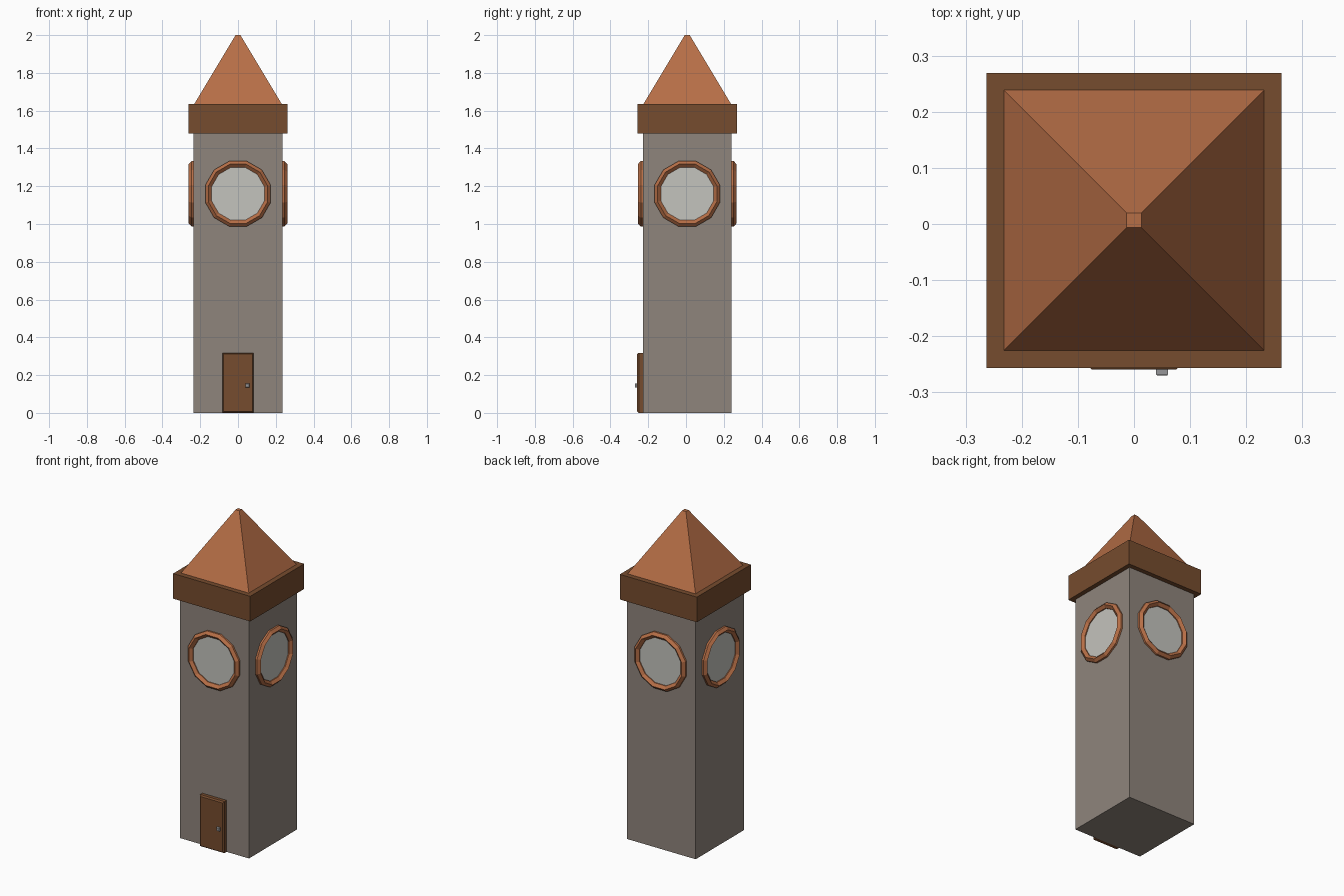
import bpy, bmesh, math
from mathutils import Matrix

cube = bpy.data.objects.get("Cube")
if cube:
    bpy.data.objects.remove(cube, do_unlink=True)

CY = 0.0065      # tower centre in y
WALL = 0.235     # half width of the tower
CLOCK_Z = 1.16


def material(name, rgb):
    lin = [((c / 255 + 0.055) / 1.055) ** 2.4 for c in rgb] + [1.0]
    m = bpy.data.materials.new(name)
    m.use_nodes = True
    m.diffuse_color = lin
    m.node_tree.nodes["Principled BSDF"].inputs["Base Color"].default_value = lin
    return m


stone = material("grey stone", (143, 133, 124))
wood = material("brown wood", (118, 76, 46))
clay = material("terracotta", (182, 110, 70))
dial = material("pale dial", (196, 195, 189))
metal = material("knob metal", (150, 150, 152))


def finish(name, bm, mat):
    bmesh.ops.recalc_face_normals(bm, faces=bm.faces)
    mesh = bpy.data.meshes.new(name)
    bm.to_mesh(mesh)
    bm.free()
    mesh.materials.append(mat)
    ob = bpy.data.objects.new(name, mesh)
    bpy.context.collection.objects.link(ob)
    return ob


def loft(name, rings, mat, matrix=Matrix()):
    """Skin a list of equal-length point rings and cap both ends."""
    bm = bmesh.new()
    loops = [[bm.verts.new(matrix @ Matrix.Translation(p).to_translation()) for p in r]
             for r in rings]
    for a, b in zip(loops, loops[1:]):
        n = len(a)
        for i in range(n):
            j = (i + 1) % n
            bm.faces.new((a[i], a[j], b[j], b[i]))
    bm.faces.new(loops[0])
    bm.faces.new(loops[-1])
    return finish(name, bm, mat)


def square(half, z):
    return [(x * half, CY + y * half, z) for x, y in ((-1, -1), (1, -1), (1, 1), (-1, 1))]


# Tower, collar and roof
loft("tower", [square(WALL, 0), square(WALL, 1.49)], stone)
loft("roof_collar", [square(0.263, 1.48), square(0.263, 1.635)], wood)
loft("roof", [square(0.232, 1.635), square(0.013, 2.0)], clay)


# Clock on each wall: a faceted ring around a flat dial
def polygon(apothem, y, sides=12):
    r = apothem / math.cos(math.pi / sides)
    angles = [(i + 0.5) * math.tau / sides for i in range(sides)]
    return [(r * math.cos(a), y, r * math.sin(a)) for a in angles]


def clock_ring(name, matrix):
    profile = [(0.14, 0.225), (0.173, 0.225), (0.173, 0.246),
               (0.157, 0.261), (0.14, 0.246)]
    bm = bmesh.new()
    loops = [[bm.verts.new(matrix @ Matrix.Translation(p).to_translation())
              for p in polygon(r, -d)] for r, d in profile]
    for k, a in enumerate(loops):
        b = loops[(k + 1) % len(loops)]
        for i in range(len(a)):
            j = (i + 1) % len(a)
            bm.faces.new((a[i], a[j], b[j], b[i]))
    return finish(name, bm, clay)


for side, turn in (("front", 0), ("left", 1), ("back", 2), ("right", 3)):
    place = Matrix.Translation((0, CY, CLOCK_Z)) @ Matrix.Rotation(turn * math.pi / 2, 4, "Z")
    clock_ring("clock_ring_" + side, place)
    loft("clock_dial_" + side, [polygon(0.141, -0.232), polygon(0.141, -0.24)], dial, place)


# Door with chamfered front edges
def door_ring(inset, y):
    w = 0.083 - inset
    return [(-w, y, inset), (w, y, inset), (w, y, 0.318 - inset), (-w, y, 0.318 - inset)]


loft("door", [door_ring(0, -0.22), door_ring(0, -0.25), door_ring(0.007, -0.259)], wood)


# Door knob
def knob_ring(half, y):
    return [(0.05 + x * half, y, 0.145 + z * half)
            for x, z in ((-1, -1), (1, -1), (1, 1), (-1, 1))]


loft("door_knob", [knob_ring(0.011, -0.255), knob_ring(0.011, -0.267),
                   knob_ring(0.009, -0.27)], metal)
